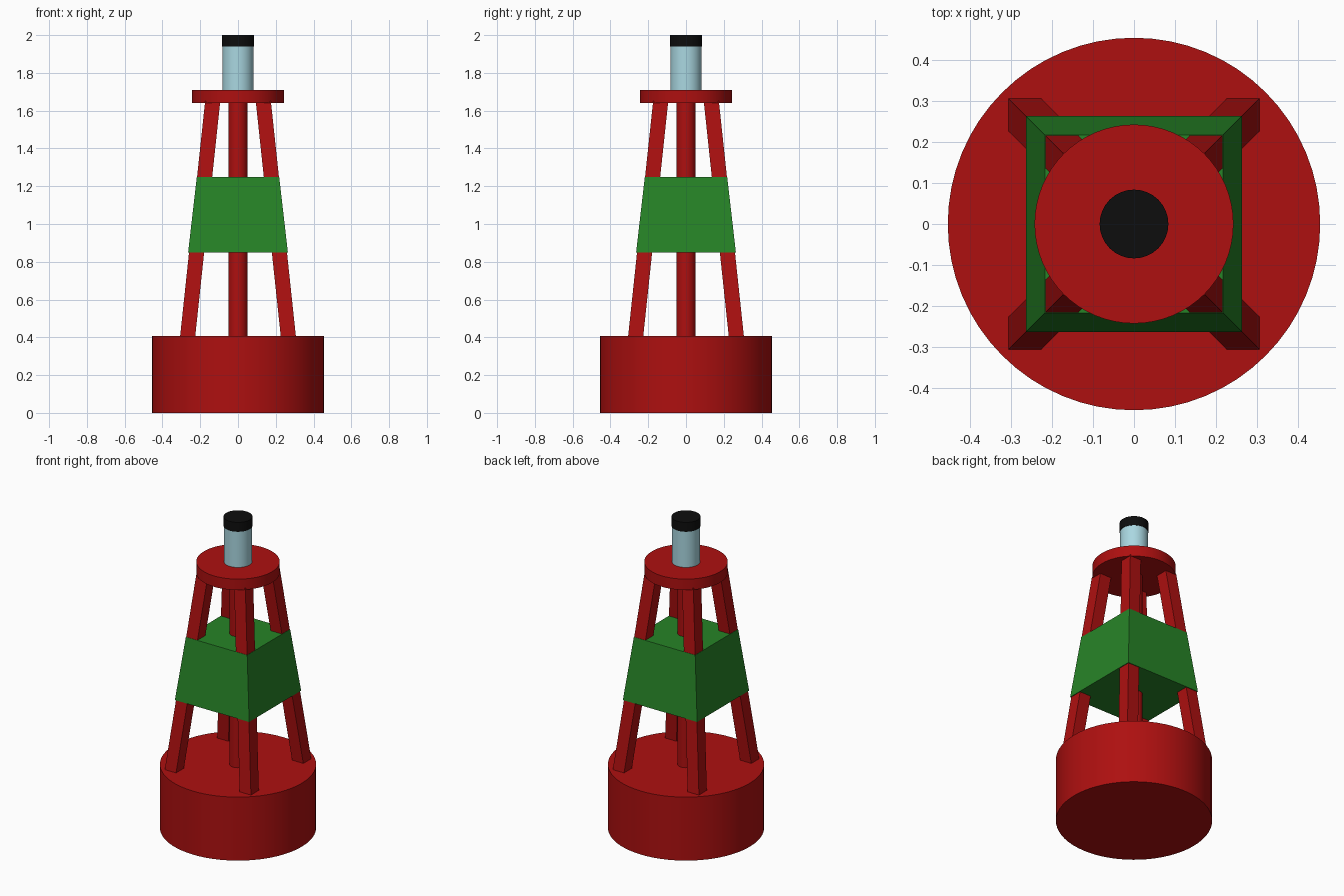
import bpy, bmesh, math

if "Cube" in bpy.data.objects:
    bpy.data.objects.remove(bpy.data.objects["Cube"])


def material(name, rgb):
    m = bpy.data.materials.new(name)
    m.diffuse_color = (*rgb, 1)
    m.use_nodes = True
    m.node_tree.nodes["Principled BSDF"].inputs["Base Color"].default_value = m.diffuse_color
    return m


RED = material("buoy red", (0.42, 0.005, 0.005))
GREEN = material("panel green", (0.02, 0.23, 0.02))
GLASS = material("lantern pale blue", (0.40, 0.68, 0.75))
BLACK = material("cap black", (0.004, 0.004, 0.004))


def cylinder(name, radius, z0, z1, mat, sides=64):
    bpy.ops.mesh.primitive_cylinder_add(vertices=sides, radius=radius, depth=z1 - z0,
                                        location=(0, 0, (z0 + z1) / 2))
    ob = bpy.context.object
    ob.name = name
    ob.data.materials.append(mat)
    bpy.ops.object.shade_smooth_by_angle(angle=math.radians(35))
    return ob


def tapered_block(name, bottom, top, mat):
    """Block between two axis-aligned squares, each (cx, cy, half_width, z)."""
    bm = bmesh.new()
    rings = []
    for cx, cy, h, z in (bottom, top):
        rings.append([bm.verts.new((cx + sx * h, cy + sy * h, z))
                      for sx, sy in ((-1, -1), (1, -1), (1, 1), (-1, 1))])
    lo, hi = rings
    bm.faces.new(lo[::-1])
    bm.faces.new(hi)
    for i in range(4):
        j = (i + 1) % 4
        bm.faces.new((lo[i], lo[j], hi[j], hi[i]))
    me = bpy.data.meshes.new(name)
    bm.to_mesh(me)
    bm.free()
    me.materials.append(mat)
    ob = bpy.data.objects.new(name, me)
    bpy.context.collection.objects.link(ob)
    return ob


# Float, central pole and top platform
cylinder("float_base", 0.455, 0, 0.408, RED)
cylinder("central_pole", 0.05, 0.40, 1.65, RED, 32)
cylinder("top_platform", 0.243, 1.64, 1.71, RED)

# Four leaning legs
for sx, side in ((-1, "left"), (1, "right")):
    for sy, end in ((-1, "front"), (1, "back")):
        tapered_block(f"{end}_{side}_leg",
                      (sx * 0.267, sy * 0.267, 0.04, 0.40),
                      (sx * 0.134, sy * 0.134, 0.04, 1.65), RED)

# Solid tapered day-mark
tapered_block("day_mark_panel", (0, 0, 0.264, 0.85), (0, 0, 0.218, 1.25), GREEN)

# Lantern and cap
cylinder("lantern", 0.082, 1.70, 1.94, GLASS, 32)
cylinder("lantern_cap", 0.084, 1.94, 2.0, BLACK, 32)
